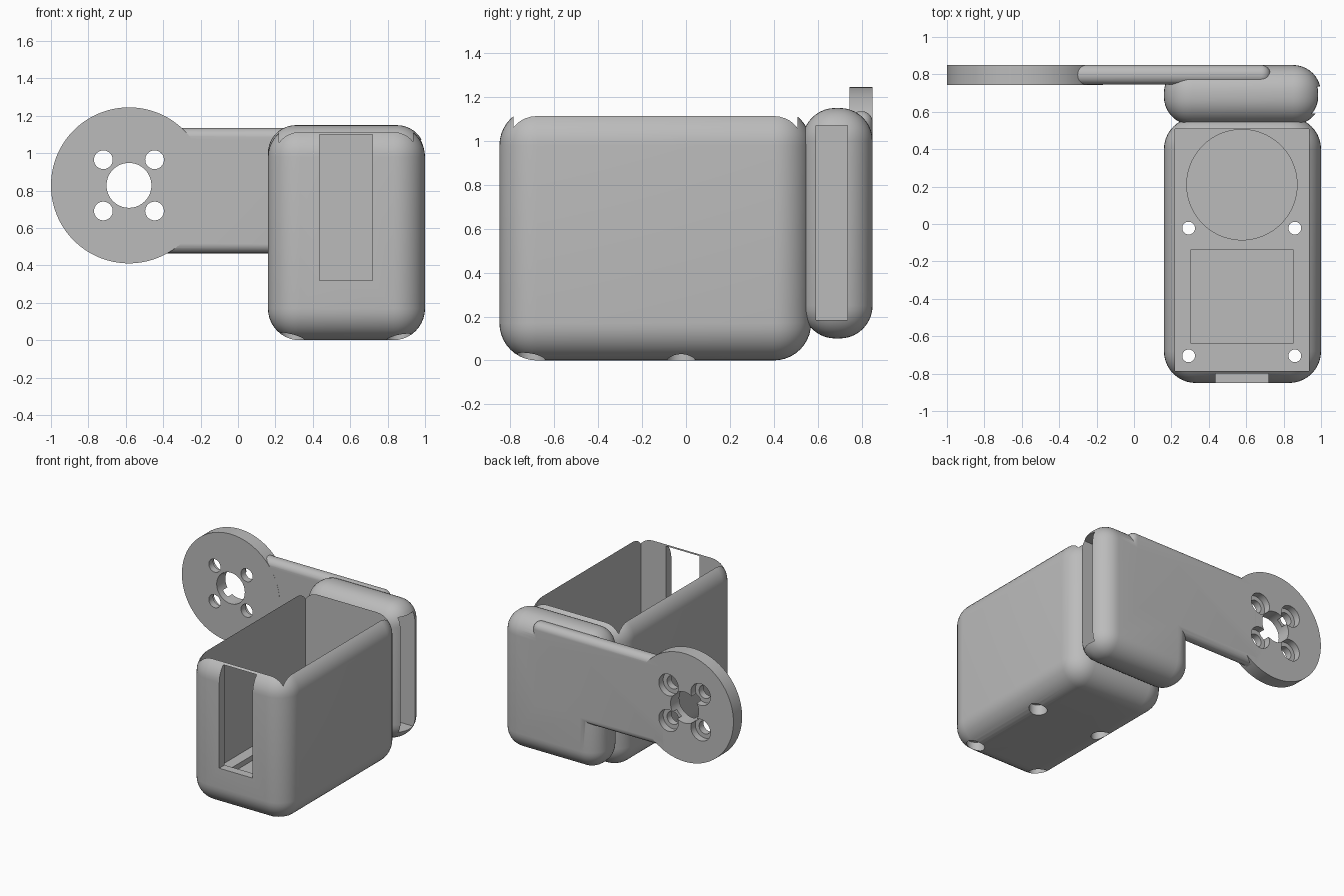
import bpy, bmesh, math
from mathutils import Matrix, Vector

if "Cube" in bpy.data.objects:
    bpy.data.objects.remove(bpy.data.objects["Cube"], do_unlink=True)

grey = bpy.data.materials.new("plain grey")
grey.use_nodes = True
GREY = (0.5, 0.5, 0.5, 1)
grey.diffuse_color = GREY
grey.node_tree.nodes["Principled BSDF"].inputs["Base Color"].default_value = GREY


def add(name, bm):
    mesh = bpy.data.meshes.new(name)
    bm.normal_update()
    bm.to_mesh(mesh)
    bm.free()
    mesh.materials.append(grey)
    ob = bpy.data.objects.new(name, mesh)
    bpy.context.collection.objects.link(ob)
    return ob


def box(name, x, y, z, radius=0, steps=10):
    """Box from (min, max) ranges, with optional rounded edges."""
    bm = bmesh.new()
    bmesh.ops.create_cube(bm, size=1)
    spans = (x, y, z)
    size = Vector([b - a for a, b in spans])
    mid = Vector([(a + b) / 2 for a, b in spans])
    bmesh.ops.transform(bm, verts=bm.verts, matrix=Matrix.Translation(mid) @ Matrix.Diagonal(size).to_4x4())
    if radius:
        bmesh.ops.bevel(bm, geom=bm.edges[:], offset=radius, segments=steps,
                        profile=0.5, affect='EDGES', clamp_overlap=True)
    return add(name, bm)


def cylinder(name, centre, radius, depth, axis='Z', sides=48):
    bm = bmesh.new()
    turn = Matrix.Rotation(math.pi / 2, 4, 'X') if axis == 'Y' else Matrix()
    bmesh.ops.create_cone(bm, cap_ends=True, segments=sides, radius1=radius, radius2=radius,
                          depth=depth, matrix=Matrix.Translation(centre) @ turn)
    return add(name, bm)


def combine(target, other, operation='DIFFERENCE'):
    """Apply a boolean and delete the helper."""
    mod = target.modifiers.new(operation, 'BOOLEAN')
    mod.operation, mod.solver, mod.object = operation, 'EXACT', other
    bpy.context.view_layer.update()
    result = bpy.data.meshes.new_from_object(target.evaluated_get(bpy.context.evaluated_depsgraph_get()))
    target.modifiers.clear()
    target.data = result
    bpy.data.objects.remove(other, do_unlink=True)


# Open tray: rounded block, sharp cavity and front window
FLOOR, RECESS = 0.16, 0.04
tray = box("tray", (0.16, 1), (-0.85, 0.57), (0, 1.15), 0.17)
combine(tray, box("cavity", (0.22, 0.935), (-0.785, 0.508), (FLOOR, 1.4)))
combine(tray, box("window", (0.435, 0.72), (-1, -0.7), (0.32, 1.1)))

# Shallow recesses in the tray floor
combine(tray, box("square_recess", (0.305, 0.85), (-0.64, -0.135), (FLOOR - RECESS, 0.25)))
combine(tray, cylinder("round_recess", (0.577, 0.21, FLOOR), 0.295, RECESS * 2, sides=96))

# Counterbored screw holes through the floor
for x in (0.292, 0.86):
    for y in (-0.705, -0.022):
        combine(tray, cylinder("screw_hole", (x, y, 0.1), 0.034, 0.4))
        combine(tray, cylinder("screw_head", (x, y, 0), 0.064, 0.16))

# Sleeve behind the tray, joined to the flat arm and mounting disc
DISC = Vector((-0.583, 0.797, 0.828))
bracket = box("side_bracket", (0.16, 1), (0.53, 0.85), (0.1, 1.15), 0.15)
combine(bracket, box("arm", (-0.45, 0.73), (0.745, 0.85), (0.465, 1.135), 0.05), 'UNION')
combine(bracket, cylinder("disc", DISC, 0.417, 0.106, 'Y', 128), 'UNION')
combine(bracket, box("sleeve_pocket", (0.22, 1.2), (0.592, 0.735), (0.185, 1.07)))

# Disc centre hole and four counterbored holes
combine(bracket, cylinder("centre_hole", DISC, 0.12, 0.4, 'Y', 64))
for sx in (-1, 1):
    for sz in (-1, 1):
        spot = DISC + Vector((sx * 0.137, 0, sz * 0.137))
        combine(bracket, cylinder("bolt_hole", spot, 0.05, 0.4, 'Y'))
        combine(bracket, cylinder("bolt_head", spot + Vector((0, 0.1, 0)), 0.083, 0.2, 'Y'))

# Smooth shading with crisp cut edges
for ob in (tray, bracket):
    bpy.ops.object.select_all(action='DESELECT')
    ob.select_set(True)
    bpy.context.view_layer.objects.active = ob
    bpy.ops.object.shade_smooth_by_angle(angle=math.radians(30))
